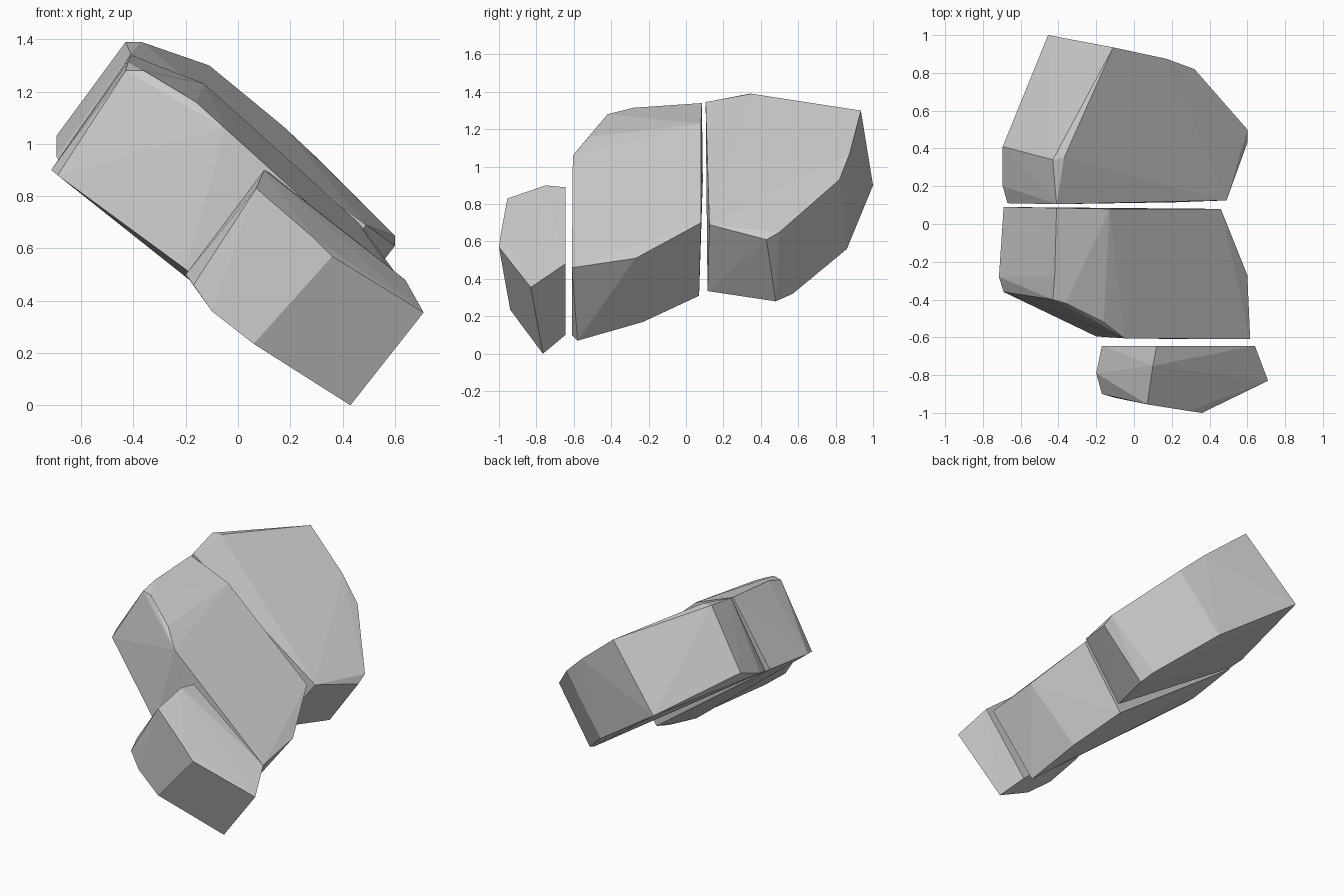
import bpy
import bmesh


def stone(name, upper, lower):
    """Faceted block: convex skin around an upper and a lower outline."""
    bm = bmesh.new()
    for p in upper + lower:
        bm.verts.new(p)
    res = bmesh.ops.convex_hull(bm, input=bm.verts[:])
    loose = [v for v in bm.verts if not v.link_faces]
    bmesh.ops.delete(bm, geom=loose, context='VERTS')
    bmesh.ops.dissolve_limit(bm, angle_limit=0.03, verts=bm.verts[:], edges=bm.edges[:])
    bmesh.ops.recalc_face_normals(bm, faces=bm.faces[:])
    me = bpy.data.meshes.new(name)
    bm.to_mesh(me)
    bm.free()
    ob = bpy.data.objects.new(name, me)
    bpy.context.collection.objects.link(ob)
    return ob


# Small front chunk
stone("front_stone",
      [(.12, -.645, .89), (.10, -.75, .90), (.07, -.955, .83), (.29, -.99, .64),
       (.36, -1.0, .57), (.71, -.83, .355), (.64, -.645, .48)],
      [(-.17, -.645, .53), (-.20, -.79, .50), (-.17, -.90, .46), (-.10, -.92, .36),
       (.06, -.94, .235), (.43, -.765, 0), (.34, -.645, .10)])

# Wide middle chunk
stone("middle_stone",
      [(-.41, .085, 1.34), (-.13, .08, 1.23), (-.42, -.28, 1.315), (-.43, -.40, 1.28),
       (-.36, -.42, 1.28), (-.16, -.52, 1.16), (-.05, -.605, 1.06), (.615, -.61, .46),
       (.60, -.27, .51), (.46, .08, .70)],
      [(-.69, .09, .93), (-.715, -.28, .90), (-.69, -.36, .88), (-.20, -.595, .52),
       (.31, -.61, .10), (.33, -.58, .07), (.29, -.23, .17), (.17, .07, .31)])

# Large rear chunk
stone("rear_stone",
      [(-.41, .105, 1.345), (-.43, .34, 1.39), (-.37, .35, 1.39), (-.11, .935, 1.30),
       (.17, .875, 1.07), (.32, .82, .93), (.60, .50, .65), (.60, .43, .61), (.49, .125, .69)],
      [(-.67, .11, .92), (-.695, .20, .95), (-.695, .41, 1.03), (-.455, 1.0, .90),
       (.04, .86, .56), (.32, .57, .32), (.35, .48, .28), (.22, .115, .335)])
